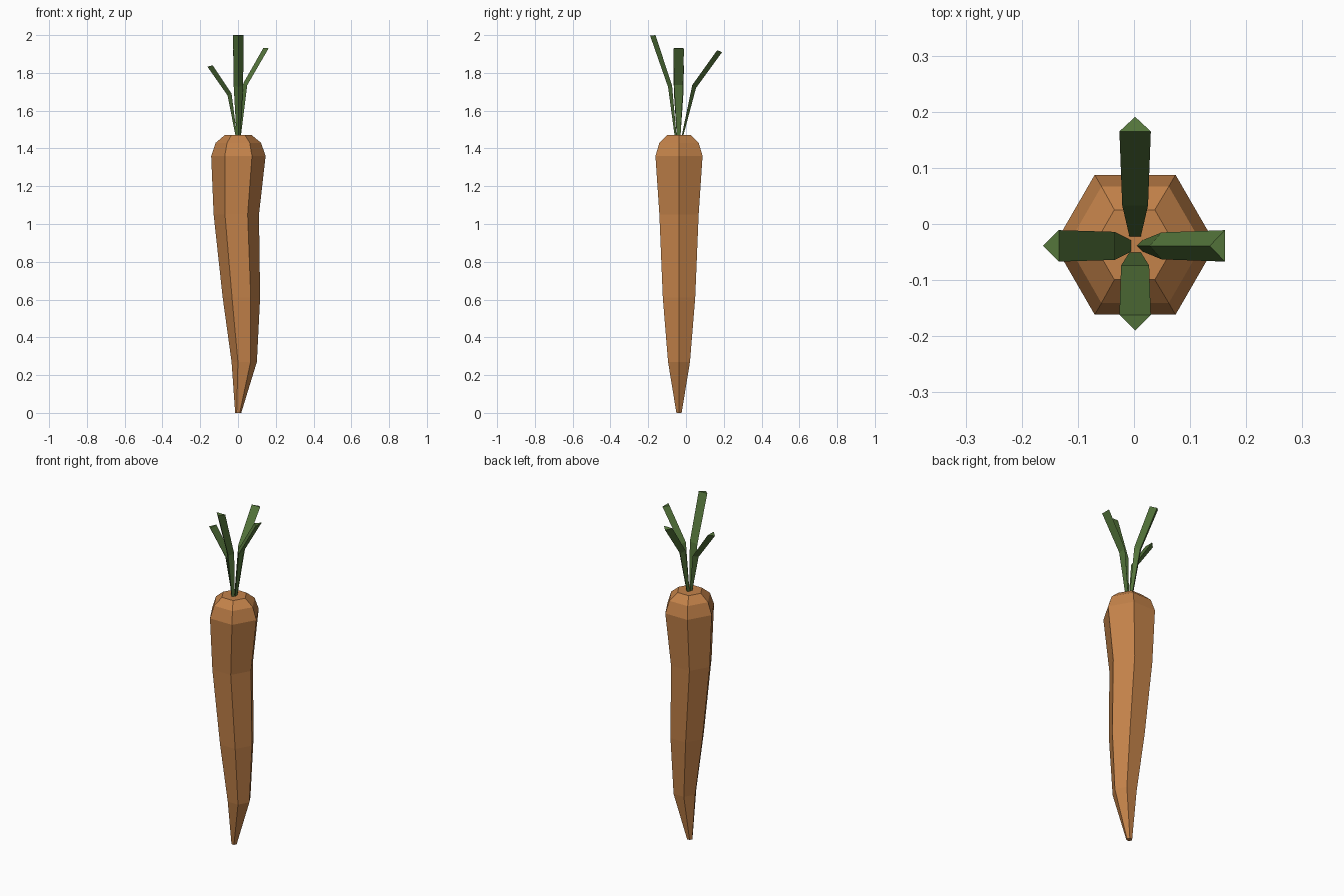
import bpy
from mathutils import Vector

if "Cube" in bpy.data.objects:
    bpy.data.objects.remove(bpy.data.objects["Cube"])


def material(name, rgb):
    m = bpy.data.materials.new(name)
    m.diffuse_color = (*rgb, 1)
    m.use_nodes = True
    m.node_tree.nodes["Principled BSDF"].inputs["Base Color"].default_value = m.diffuse_color
    return m


def loft(name, rings, mat):
    """Join equal-sized rings of points into a closed, flat-shaded solid."""
    n = len(rings[0])
    verts = [p for ring in rings for p in ring]
    faces = [(k * n + i, k * n + (i + 1) % n, (k + 1) * n + (i + 1) % n, (k + 1) * n + i)
             for k in range(len(rings) - 1) for i in range(n)]
    faces += [tuple(reversed(range(n))), tuple(range(len(verts) - n, len(verts)))]
    me = bpy.data.meshes.new(name)
    me.from_pydata(verts, [], faces)
    me.materials.append(mat)
    bm = bmesh.new()
    bm.from_mesh(me)
    bmesh.ops.recalc_face_normals(bm, faces=bm.faces)
    bm.to_mesh(me)
    bm.free()
    ob = bpy.data.objects.new(name, me)
    bpy.context.collection.objects.link(ob)
    return ob


import bmesh
import math

orange = material("carrot_orange", (0.55, 0.225, 0.068))
green = material("leaf_green", (0.088, 0.175, 0.043))
CY = -0.037

# Root: slightly bent hexagonal taper (z, centre x, radius)
profile = [(0, 0.001, 0.016), (0.27, 0.033, 0.067), (0.61, 0.018, 0.099),
           (1.05, -0.009, 0.12), (1.36, 0.002, 0.144), (1.43, 0.002, 0.12),
           (1.47, 0.001, 0.072)]
loft("carrot_root",
     [[(cx + r * math.cos(i * math.pi / 3), CY + r * math.sin(i * math.pi / 3), z)
       for i in range(6)] for z, cx, r in profile], orange)


# Leaves: bent three-sided stalks with a flat side and a ridge
def leaf(name, direction, stations):
    out = Vector((*direction, 0))
    side = Vector((-direction[1], direction[0], 0))
    rings = []
    for flat, ridge, half, z, z_ridge in stations:
        base = Vector((0.002, CY - 0.002 * abs(direction[0]), 0))
        up = Vector((0, 0, z))
        rings.append([base + out * flat + side * half + up,
                      base + out * flat - side * half + up,
                      base + out * ridge + Vector((0, 0, z_ridge))])
    loft(name, rings, green)


# each station: flat side distance, ridge distance, half width, z, ridge z
leaf("leaf_front", (0, -1), [(0.013, 0.023, 0.010, 1.465, 1.465),
                             (0.037, 0.058, 0.025, 1.735, 1.725),
                             (0.125, 0.153, 0.028, 2.0, 1.997)])
leaf("leaf_back", (0, 1), [(0.014, 0.022, 0.010, 1.465, 1.465),
                           (0.070, 0.090, 0.023, 1.735, 1.72),
                           (0.202, 0.228, 0.028, 1.92, 1.91)])
leaf("leaf_left", (-1, 0), [(0.007, 0.015, 0.010, 1.465, 1.465),
                            (0.036, 0.057, 0.025, 1.69, 1.68),
                            (0.136, 0.164, 0.028, 1.84, 1.833)])
leaf("leaf_right", (1, 0), [(0.013, 0.003, 0.010, 1.465, 1.465),
                            (0.047, 0.026, 0.024, 1.735, 1.745),
                            (0.160, 0.133, 0.028, 1.93, 1.933)])
